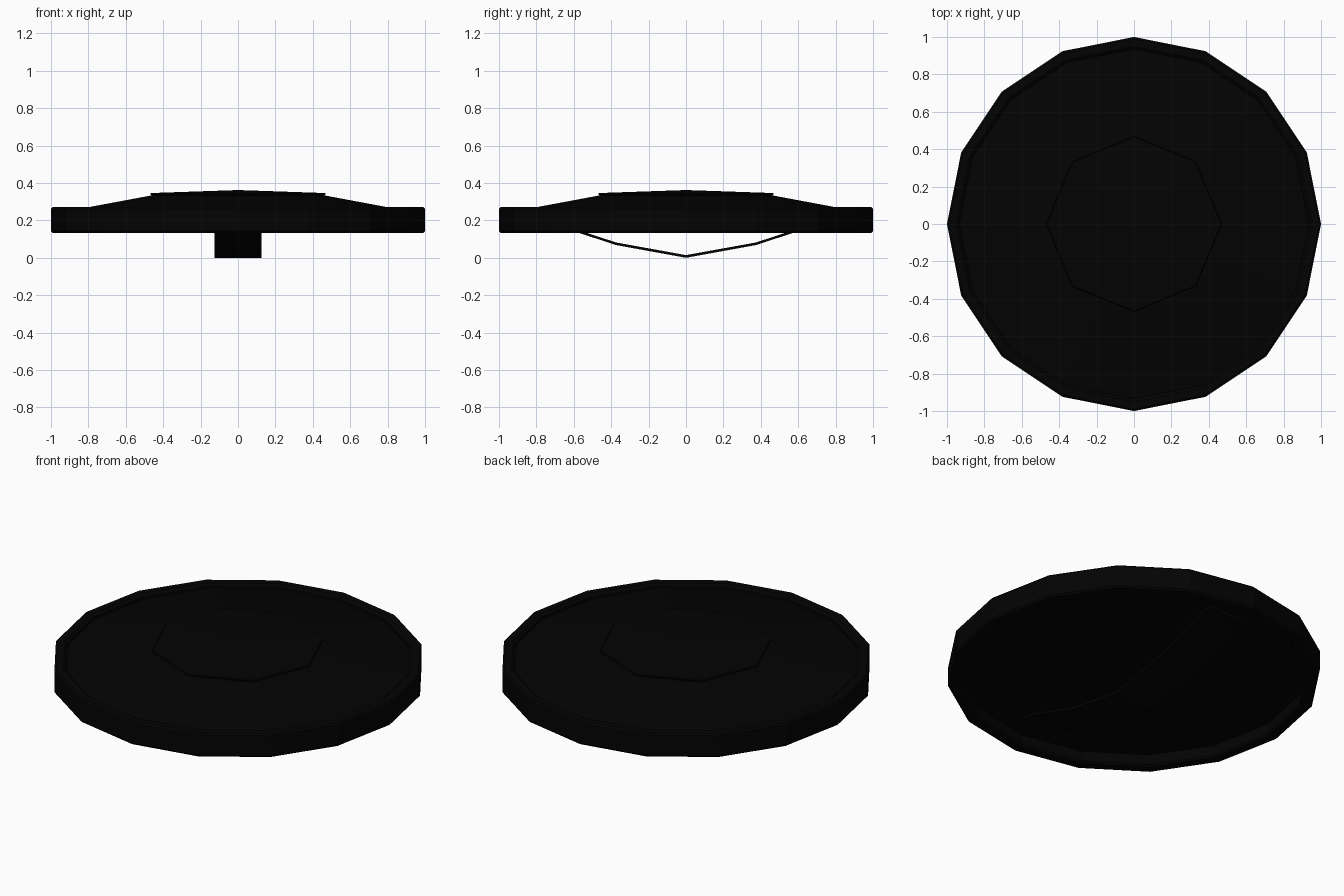
import bpy, bmesh, math

if "Cube" in bpy.data.objects:
    bpy.data.objects.remove(bpy.data.objects["Cube"])

black = bpy.data.materials.new("matte black")
black.diffuse_color = (0.0008, 0.0008, 0.0008, 1)
black.use_nodes = True
black.node_tree.nodes["Principled BSDF"].inputs["Base Color"].default_value = black.diffuse_color


def finish(name, bm):
    bmesh.ops.remove_doubles(bm, verts=bm.verts, dist=1e-5)
    bmesh.ops.recalc_face_normals(bm, faces=bm.faces)
    me = bpy.data.meshes.new(name)
    bm.to_mesh(me)
    bm.free()
    me.materials.append(black)
    ob = bpy.data.objects.new(name, me)
    bpy.context.collection.objects.link(ob)
    return ob


def lathe(name, profile, sides, closed=False):
    """Turn an (r, z) profile around z, with corners on the axes."""
    bm = bmesh.new()
    rings = []
    for i in range(sides):
        a = 2 * math.pi * i / sides
        rings.append([bm.verts.new((r * math.cos(a), r * math.sin(a), z)) for r, z in profile])
    n = len(profile)
    for i in range(sides):
        p, q = rings[i], rings[(i + 1) % sides]
        for j in range(n if closed else n - 1):
            k = (j + 1) % n
            loop = [p[j], q[j], q[k], p[k]]
            if profile[j][0] == 0:
                loop = [p[j], q[k], p[k]]
            elif profile[k][0] == 0:
                loop = [p[j], q[j], p[k]]
            bm.faces.new(loop)
    return finish(name, bm)


# outer rim with small chamfers
lathe("shield_rim", [(0.99, 0.132), (1.0, 0.142), (1.0, 0.262), (0.99, 0.272),
                     (0.95, 0.272), (0.935, 0.26), (0.93, 0.142), (0.94, 0.132)], 16, True)

# domed board with a flat recessed back
lathe("shield_board", [(0, 0.347), (0.47, 0.332), (0.94, 0.244),
                       (0.94, 0.203), (0, 0.203)], 16)

# raised centre plate, eight-sided
lathe("centre_plate", [(0, 0.362), (0.465, 0.346), (0.47, 0.342), (0.46, 0.332), (0, 0.345)], 8)

# bent hand strap underneath, its ends lying against the back
half = [(0.375, 0.075), (0.56, 0.136), (0.71, 0.186), (0.78, 0.196)]
path = [(-y, z) for y, z in reversed(half)] + [(0, 0.007)] + half
t = 0.007
outline = [(y, z - t) for y, z in path] + [(y, z + t) for y, z in reversed(path)]
bm = bmesh.new()
n = len(path)
left = [bm.verts.new((-0.125, y, z)) for y, z in outline]
right = [bm.verts.new((0.125, y, z)) for y, z in outline]
m = len(outline)
for i in range(m):
    k = (i + 1) % m
    bm.faces.new((left[i], left[k], right[k], right[i]))
for i in range(n - 1):
    for side in (left, right):
        bm.faces.new((side[i], side[i + 1], side[m - 2 - i], side[m - 1 - i]))
finish("hand_strap", bm)
